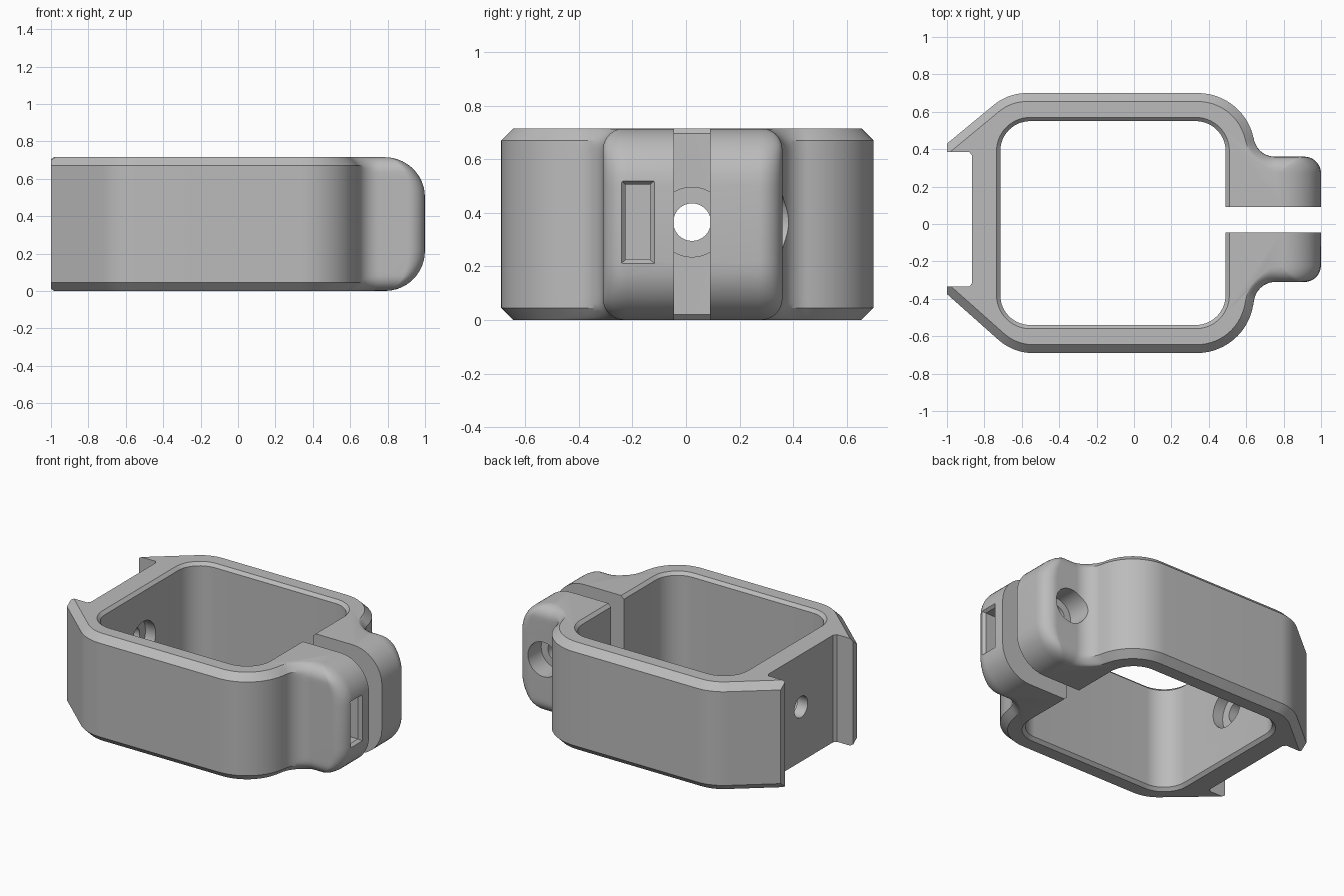
import bpy, bmesh
from math import sin, cos, tan, pi, sqrt, atan2
from mathutils import Vector

if "Cube" in bpy.data.objects:
    bpy.data.objects.remove(bpy.data.objects["Cube"])

H = 0.715          # clamp height
MID = 0.365        # height of all bolt axes


def rounded(corners, steps=14):
    """Counter-clockwise outline from (x, y, fillet radius) corners."""
    out = []
    for i, (x, y, r) in enumerate(corners):
        p = Vector((x, y))
        if r == 0:
            out.append(p)
            continue
        a = (Vector(corners[i - 1][:2]) - p).normalized()
        b = (Vector(corners[(i + 1) % len(corners)][:2]) - p).normalized()
        half = a.angle(b) / 2
        centre = p + (a + b).normalized() * r / sin(half)
        start = p + a * r / tan(half) - centre
        end = p + b * r / tan(half) - centre
        t0 = atan2(start.y, start.x)
        dt = (atan2(end.y, end.x) - t0 + pi) % (2 * pi) - pi
        for k in range(steps + 1):
            t = t0 + dt * k / steps
            out.append(centre + Vector((cos(t), sin(t))) * r)
    return out


def normals(outline):
    """Outward mitred normal at every outline point."""
    res = []
    n = len(outline)
    for i, p in enumerate(outline):
        u = (p - outline[i - 1]).normalized()
        v = (outline[(i + 1) % n] - p).normalized()
        m = (Vector((u.y, -u.x)) + Vector((v.y, -v.x))).normalized()
        res.append(m / max(0.5, m.dot(Vector((u.y, -u.x)))))
    return res


def loft(name, rings):
    """Closed solid skinned through rings of equal point count."""
    bm = bmesh.new()
    loops = [[bm.verts.new(p) for p in ring] for ring in rings]
    n = len(loops[0])
    for lo, hi in zip(loops, loops[1:]):
        for i in range(n):
            j = (i + 1) % n
            bm.faces.new((lo[i], lo[j], hi[j], hi[i]))
    bm.faces.new(loops[0][::-1])
    bm.faces.new(loops[-1])
    bmesh.ops.recalc_face_normals(bm, faces=bm.faces)
    mesh = bpy.data.meshes.new(name)
    bm.to_mesh(mesh)
    bm.free()
    ob = bpy.data.objects.new(name, mesh)
    bpy.context.collection.objects.link(ob)
    return ob


def cut(target, cutter):
    cutter.hide_render = True
    mod = target.modifiers.new("cut", 'BOOLEAN')
    mod.operation = 'DIFFERENCE'
    mod.solver = 'EXACT'
    mod.object = cutter
    bpy.context.view_layer.objects.active = target
    bpy.ops.object.modifier_apply(modifier=mod.name)
    bpy.data.objects.remove(cutter)


def rod(name, axis, a, b, radius, across):
    """Cylinder along x or y; across is its position on the other axis."""
    def point(d, t):
        u = across + radius * cos(t)
        z = MID + radius * sin(t)
        return (d, u, z) if axis == 'x' else (u, d, z)
    return loft(name, [[point(d, 2 * pi * k / 48) for k in range(48)] for d in (a, b)])


def rect_x(x, y, hy, hz):
    return [(x, y + sy * hy, MID + sz * hz)
            for sy, sz in ((-1, -1), (1, -1), (1, 1), (-1, 1))]


# Outer body: chamfered band that blends into fully rounded clamp ears
outline = rounded([
    (1, -0.31, 0.09), (1, 0.36, 0.09), (0.66, 0.36, 0.115), (0.59, 0.70, 0.305),
    (-0.673, 0.70, 0.28), (-1.1, 0.347, 0), (-1.1, -0.286, 0),
    (-0.645, -0.69, 0.28), (0.59, -0.69, 0.305), (0.66, -0.31, 0.115)])
norms = normals(outline)


def round_in(d, r):
    return r - sqrt(r * r - max(0, r - d) ** 2)


def body_ring(z):
    d = min(z, H - z)
    tip, tip_r = 0.785, 0.215
    shrink = 1 - round_in(d, tip_r) / tip_r
    ring = []
    for p, n in zip(outline, norms):
        w = min(1, max(0, (p.x - 0.62) / 0.13))
        w = w * w * (3 - 2 * w)
        inset = (1 - w) * max(0, 0.045 - d) + w * round_in(d, 0.08)
        x = p.x - n.x * inset * (1 - w)
        y = p.y - n.y * inset
        if x > tip:
            x = tip + (x - tip) * max(0.01, shrink)
        ring.append((x, y, z))
    return ring


steps = [0, 0.003, 0.01, 0.02, 0.032, 0.045, 0.062, 0.08, 0.105, 0.135, 0.17, 0.215]
levels = steps + [H - d for d in reversed(steps)]
clamp = loft("clamp_body", [body_ring(z) for z in levels])

# Opening with chamfered rims
opening = rounded([(0.49, -0.54, 0.16), (0.49, 0.55, 0.16),
                   (-0.715, 0.55, 0.16), (-0.715, -0.54, 0.16)])
open_n = normals(opening)
cut(clamp, loft("opening_cutter", [
    [(p.x + n.x * o, p.y + n.y * o, z) for p, n in zip(opening, open_n)]
    for z, o in ((-0.02, 0.04), (0.02, 0), (H - 0.02, 0), (H + 0.02, 0.04))]))

# Rear mounting channel between two pointed rails
channel = [(-1.3, -1), (-1, -1), (-1, -0.335), (-0.88, -0.335), (-0.865, -0.315),
           (-0.865, 0.365), (-0.88, 0.385), (-1, 0.385), (-1, 1), (-1.3, 1)]
cut(clamp, loft("channel_cutter", [[(x, y, z) for x, y in channel] for z in (-0.1, H + 0.1)]))

# Split between the ears
split = [(0.3, -0.045), (1.2, -0.045), (1.2, 0.09), (0.3, 0.09)]
cut(clamp, loft("split_cutter", [[(x, y, z) for x, y in split] for z in (-0.1, H + 0.1)]))

# Rear wall bolt hole with inner counterbore
cut(clamp, rod("rear_hole_cutter", 'x', -0.95, -0.6, 0.07, 0.0225))
cut(clamp, rod("rear_counterbore_cutter", 'x', -0.79, -0.6, 0.13, 0.0225))

# Nut pocket in the right ear with a flared mouth
cut(clamp, loft("nut_pocket_cutter", [
    rect_x(0.65, -0.18, 0.045, 0.14), rect_x(0.98, -0.18, 0.045, 0.14),
    rect_x(1.0, -0.18, 0.063, 0.155), rect_x(1.04, -0.18, 0.099, 0.185)]))

# Clamp bolt hole and head recess in the left ear
cut(clamp, rod("clamp_hole_cutter", 'y', -0.18, 0.5, 0.065, 0.80))
cut(clamp, rod("head_recess_cutter", 'y', 0.22, 0.6, 0.115, 0.80))

# Grey material and shading
grey = bpy.data.materials.new("plain_grey")
grey.use_nodes = True
colour = (0.5, 0.5, 0.5, 1)
grey.diffuse_color = colour
grey.node_tree.nodes["Principled BSDF"].inputs["Base Color"].default_value = colour
clamp.data.materials.clear()
clamp.data.materials.append(grey)
for face in clamp.data.polygons:
    face.material_index = 0
bpy.ops.object.select_all(action='DESELECT')
clamp.select_set(True)
bpy.context.view_layer.objects.active = clamp
bpy.ops.object.shade_smooth_by_angle(angle=0.5)
